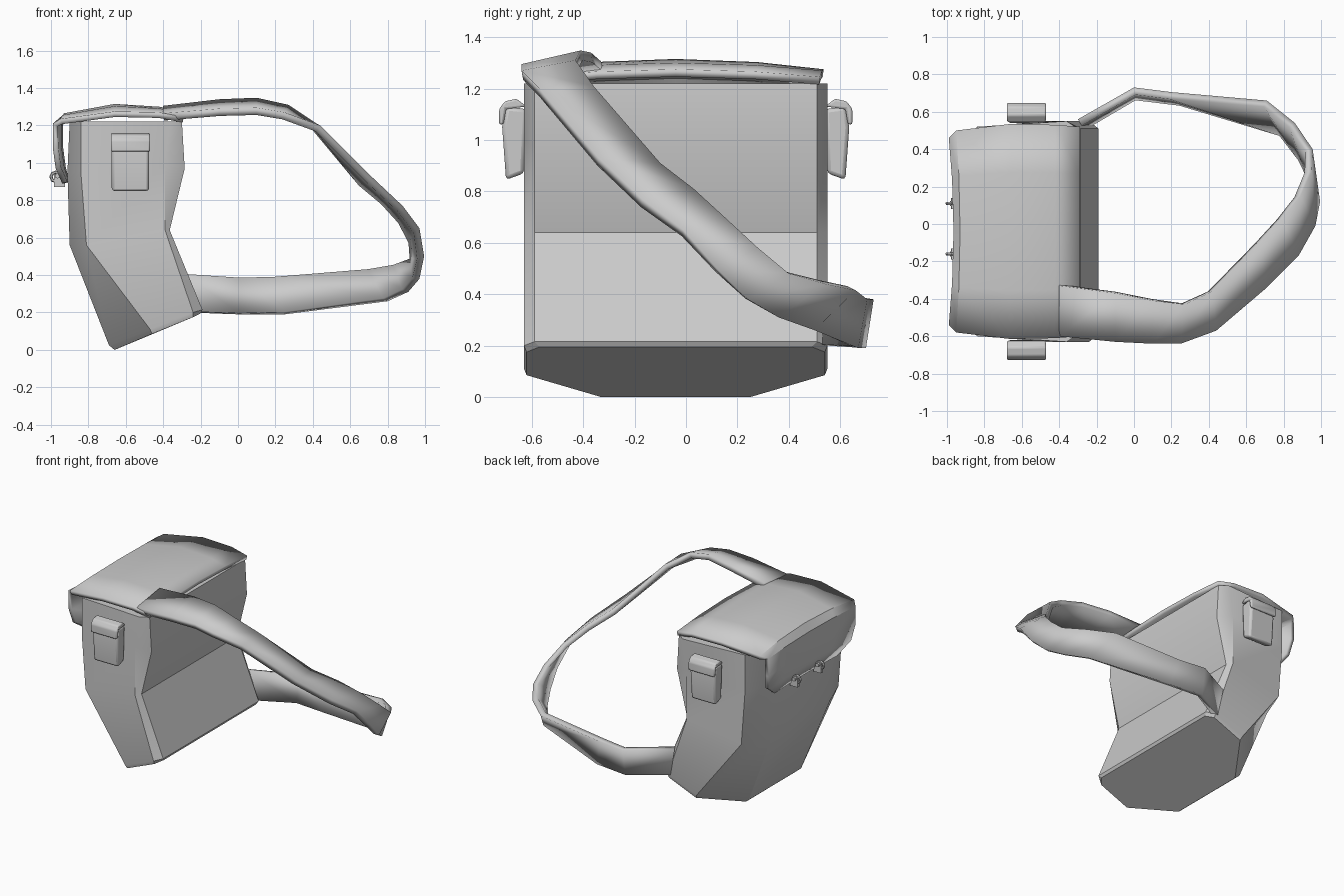
import bpy, bmesh, math

if "Cube" in bpy.data.objects:
    bpy.data.objects.remove(bpy.data.objects["Cube"])

CY = -0.04  # the bag's own middle in y


def make(name, verts, faces, thick=0, bevel=0, closed=False, smooth=None):
    me = bpy.data.meshes.new(name)
    me.from_pydata(verts, [], faces)
    if closed:
        bm = bmesh.new()
        bm.from_mesh(me)
        bmesh.ops.recalc_face_normals(bm, faces=bm.faces)
        bm.to_mesh(me)
        bm.free()
    ob = bpy.data.objects.new(name, me)
    bpy.context.collection.objects.link(ob)
    if smooth:
        bpy.ops.object.select_all(action='DESELECT')
        ob.select_set(True)
        bpy.context.view_layer.objects.active = ob
        bpy.ops.object.shade_smooth_by_angle(angle=math.radians(smooth))
    if thick:
        m = ob.modifiers.new("thickness", 'SOLIDIFY')
        m.thickness, m.offset = thick, -1
    if bevel:
        m = ob.modifiers.new("bevel", 'BEVEL')
        m.width, m.segments, m.limit_method = bevel, 2, 'ANGLE'
    return ob


def skin(rings, closed_ring):
    """Quads between successive rows of points."""
    n = len(rings[0])
    last = n if closed_ring else n - 1
    return [(i * n + j, i * n + (j + 1) % n, (i + 1) * n + (j + 1) % n, (i + 1) * n + j)
            for i in range(len(rings) - 1) for j in range(last)]


# Bag body: half rings (x, half width, z) from the back panel to the front panel
half_rings = [
    [(-.20, .53, .195), (-.24, .58, .175), (-.46, .58, .085), (-.66, .29, .0)],
    [(-.19, .55, .215), (-.24, .59, .20), (-.47, .59, .11), (-.69, .30, .025)],
    [(-.365, .55, .64), (-.39, .59, .64), (-.81, .56, .56), (-.90, .33, .56)],
    [(-.285, .55, .97), (-.39, .59, 1.0), (-.84, .56, .95), (-.912, .33, .95)],
    [(-.30, .55, 1.22), (-.36, .59, 1.22), (-.84, .56, 1.22), (-.90, .33, 1.22)],
]
rings = [[(x, CY + y, z) for x, y, z in h] + [(x, CY - y, z) for x, y, z in reversed(h)]
         for h in half_rings]
verts = [v for r in rings for v in r]
n = len(rings[0])
caps = [tuple(range(n)), tuple(range(len(verts) - n, len(verts)))]
make("bag_body", verts, skin(rings, True) + caps, closed=True, smooth=30)

# Flap: profile (x, z, half width, edge drop, edge shift) from the back over the top and down
flap = [(-.29, 1.275, .56, .03, 0), (-.42, 1.30, .57, .03, 0), (-.66, 1.315, .575, .04, 0),
        (-.93, 1.265, .54, .03, -.02), (-.965, 1.21, .50, .0, -.025),
        (-.965, 1.08, .50, .0, -.025), (-.95, .97, .47, .0, -.025), (-.93, .89, .36, .0, -.01)]
rows = [[(x + s * t ** 2, CY + w * t, z - d * t ** 2) for t in (-1, -.55, 0, .55, 1)]
        for x, z, w, d, s in flap]
make("flap", [v for r in rows for v in r], skin(rows, False), thick=.03, smooth=25)

# Shoulder strap: pairs of points on its two long edges
strap = [
    ((-.40, -.60, 1.265), (-.40, -.33, 1.305)),
    ((-.10, -.63, 1.29), (-.10, -.37, 1.34)),
    ((.10, -.64, 1.295), (.10, -.41, 1.348)),
    ((.25, -.64, 1.27), (.27, -.43, 1.31)),
    ((.44, -.57, 1.20), (.42, -.36, 1.21)),
    ((.71, -.34, .93), (.67, -.10, .91)),
    ((.88, -.17, .77), (.79, .03, .81)),
    ((.97, -.01, .65), (.89, .15, .70)),
    ((.995, .12, .50), (.95, .28, .58)),
    ((.97, .24, .38), (.955, .40, .48)),
    ((.91, .36, .31), (.86, .54, .44)),
    ((.80, .50, .26), (.71, .66, .415)),
    ((.25, .67, .19), (.20, .705, .38)),
    ((.0, .70, .19), (.0, .73, .38)),
    ((-.26, .55, .20), (-.30, .56, .40)),
]
sv = [p for pair in strap for p in pair]
sf = [(2 * i, 2 * i + 2, 2 * i + 3, 2 * i + 1) for i in range(len(strap) - 1)]
make("shoulder_strap", sv, sf, thick=.04, smooth=20)


def slab(name, profile, x0, x1, side, bevel):
    """Profile of (distance from bag side, z) stretched along x."""
    rows = [[(x, CY + side * (.59 + d), z) for d, z in profile] for x in (x0, x1)]
    k = len(profile)
    faces = skin(rows, True) + [tuple(range(k)), tuple(range(k, 2 * k))]
    make(name, rows[0] + rows[1], faces, bevel=bevel, closed=True, smooth=40)


# Side pockets with lids
for side, label in ((-1, "front"), (1, "rear")):
    slab(label + "_pocket", [(-.01, 1.12), (.07, 1.13), (.085, 1.05), (.07, .845), (.0, .87)],
         -.675, -.475, side, .015)
    slab(label + "_pocket_lid", [(-.01, 1.13), (.03, 1.16), (.075, 1.15), (.097, 1.12),
                                 (.097, 1.06), (.08, 1.06), (.07, 1.12)],
         -.68, -.47, side, .008)

# Buckles on the hanging front of the flap
for y, label in ((.11, "rear"), (-.16, "front")):
    bpy.ops.mesh.primitive_cube_add(size=1, location=(-.955, y, .905))
    tab = bpy.context.object
    tab.name = label + "_buckle_tab"
    tab.scale = (.06, .025, .07)
    bpy.ops.mesh.primitive_torus_add(major_radius=.025, minor_radius=.009, major_segments=8,
                                     minor_segments=6, location=(-.975, y, .925),
                                     rotation=(math.pi / 2, 0, 0))
    bpy.context.object.name = label + "_buckle_ring"
    bpy.ops.mesh.primitive_cylinder_add(vertices=8, radius=.014, depth=.06,
                                        location=(-.965, y, .93), rotation=(math.pi / 2, 0, 0))
    bpy.context.object.name = label + "_buckle_pin"
